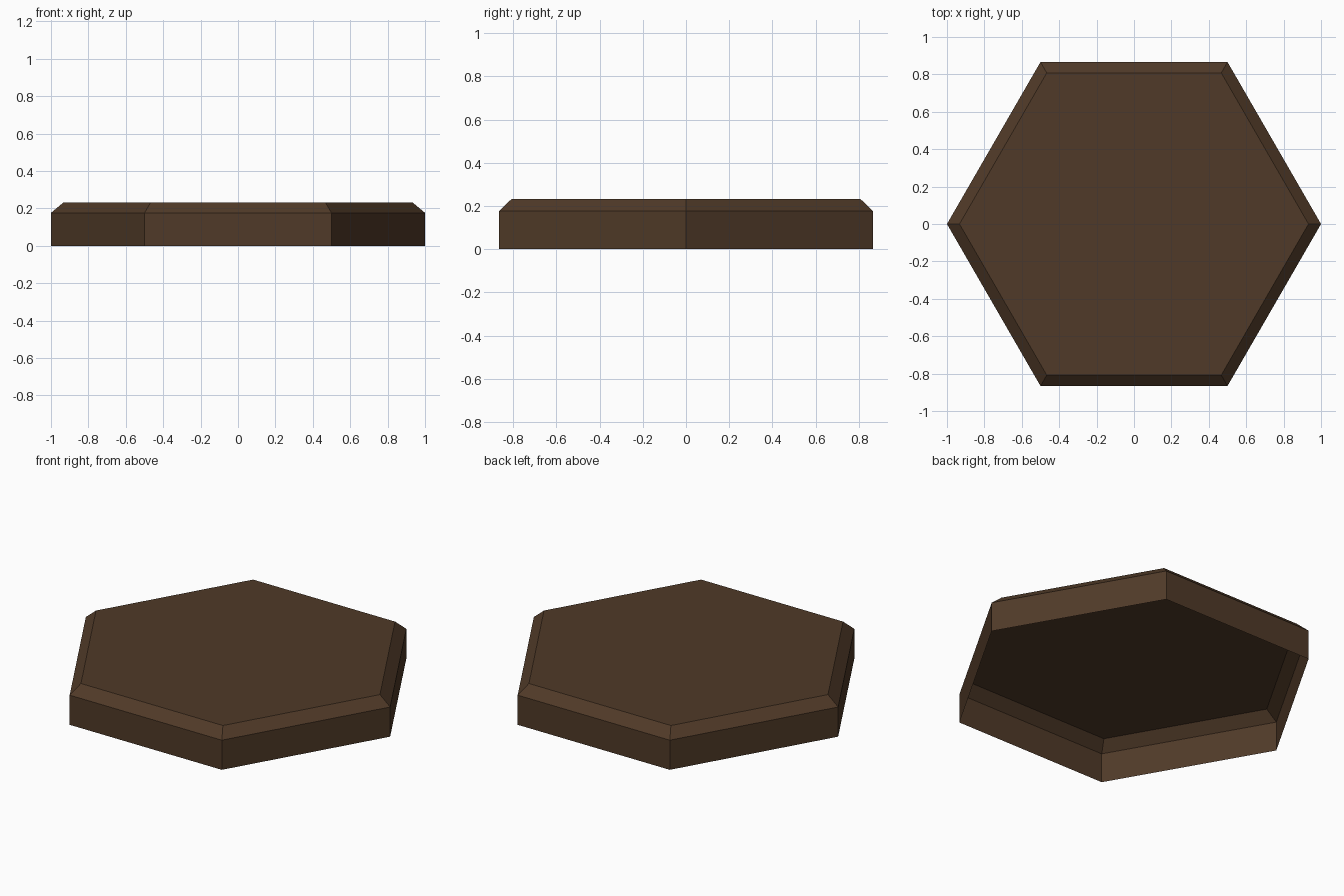
import bpy, bmesh, math

if "Cube" in bpy.data.objects:
    bpy.data.objects.remove(bpy.data.objects["Cube"])

# Dark brown material
brown = bpy.data.materials.new("dark_brown")
brown.diffuse_color = (0.08, 0.042, 0.021, 1)
brown.use_nodes = True
brown.node_tree.nodes["Principled BSDF"].inputs["Base Color"].default_value = brown.diffuse_color

# Hexagonal tile: open-bottomed shell, rings given as (radius, height)
PROFILE = [(1.0, 0.0), (1.0, 0.176), (0.933, 0.232)]
bm = bmesh.new()
rings = [[bm.verts.new((r * math.cos(i * math.pi / 3), r * math.sin(i * math.pi / 3), z))
          for i in range(6)] for r, z in PROFILE]

# Side walls and chamfer
for low, high in zip(rings, rings[1:]):
    for i in range(6):
        j = (i + 1) % 6
        bm.faces.new((low[i], low[j], high[j], high[i]))

# Flat top
bm.faces.new(rings[-1])

mesh = bpy.data.meshes.new("hexagonal_tile")
bm.to_mesh(mesh)
bm.free()
mesh.materials.append(brown)
tile = bpy.data.objects.new("hexagonal_tile", mesh)
bpy.context.collection.objects.link(tile)
